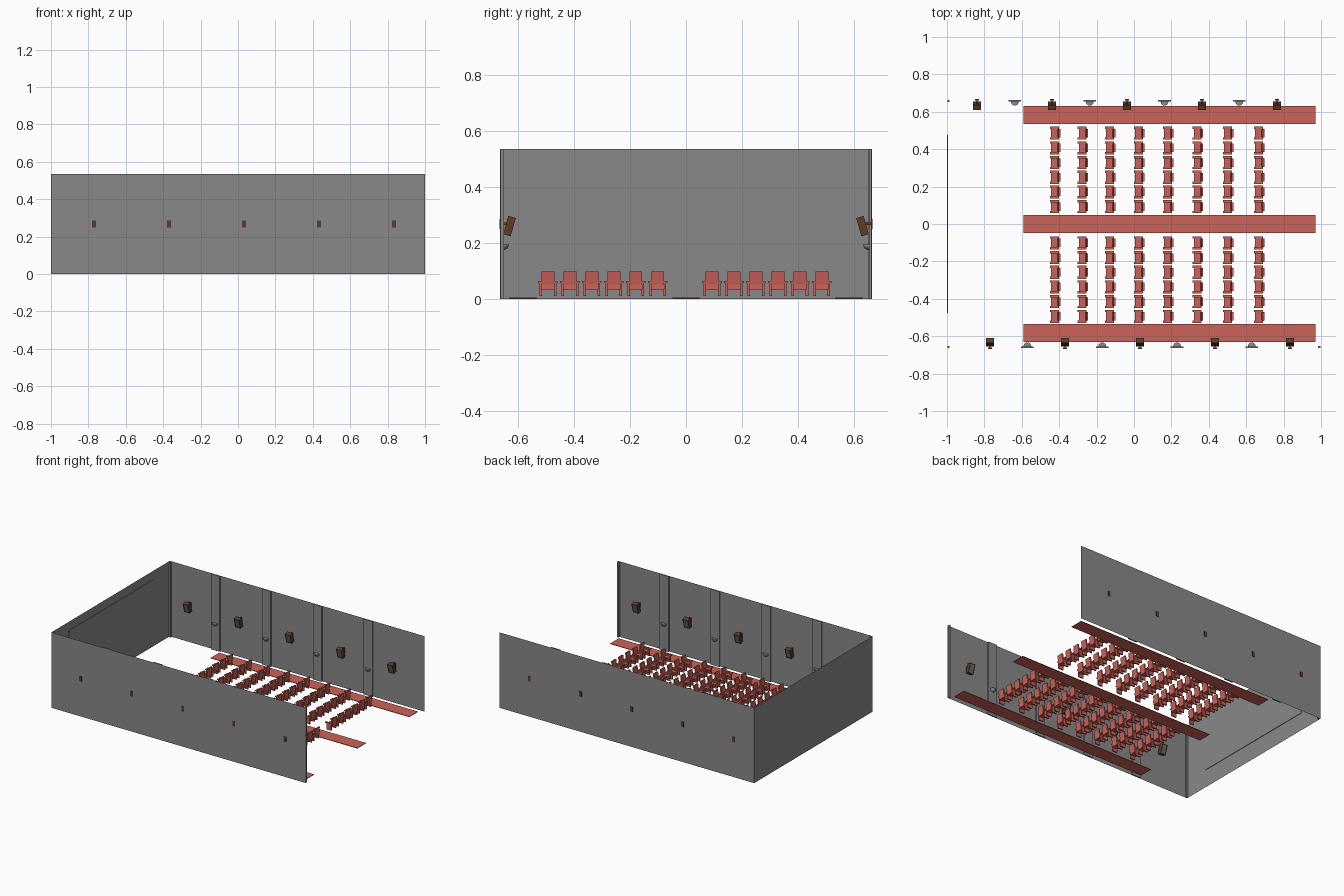
import bpy, bmesh, math
from mathutils import Matrix, Vector

if "Cube" in bpy.data.objects:
    bpy.data.objects.remove(bpy.data.objects["Cube"])


def mat(name, rgb):
    m = bpy.data.materials.new(name)
    m.diffuse_color = (*rgb, 1)
    m.use_nodes = True
    m.node_tree.nodes["Principled BSDF"].inputs["Base Color"].default_value = m.diffuse_color
    return m


GREY = mat("wall grey", (0.25, 0.25, 0.25))
RED = mat("seat red", (0.60, 0.125, 0.10))
BROWN = mat("speaker brown", (0.11, 0.045, 0.02))
GRILLE = mat("grille grey", (0.14, 0.14, 0.14))


def box(bm, x0, x1, y0, y1, z0, z1, lean=0.0):
    """Box from its extents; lean shifts the top along x."""
    size = Vector((x1 - x0, y1 - y0, z1 - z0))
    mid = Vector((x0 + x1, y0 + y1, z0 + z1)) / 2
    vs = bmesh.ops.create_cube(bm, size=1)["verts"]
    for v in vs:
        top = v.co.z > 0
        v.co = v.co * size + mid
        if top:
            v.co.x += lean
    return vs


def mesh_from(bm, name, *mats):
    me = bpy.data.meshes.new(name)
    bm.to_mesh(me)
    bm.free()
    for m in mats:
        me.materials.append(m)
    return me


def place(name, me, loc=(0, 0, 0), turn=0.0):
    ob = bpy.data.objects.new(name, me)
    ob.location = loc
    ob.rotation_euler.z = turn
    bpy.context.collection.objects.link(ob)
    return ob


def box_object(name, m, *ext):
    bm = bmesh.new()
    box(bm, *ext)
    return place(name, mesh_from(bm, name, m))


W, H = 0.664, 0.535

# Walls: three thin sheets, open at the entrance end
def sheet(name, corners):
    bm = bmesh.new()
    bm.faces.new([bm.verts.new(c) for c in corners])
    place(name, mesh_from(bm, name, GREY))


sheet("front_wall", [(-1, -W, 0), (1, -W, 0), (1, -W, H), (-1, -W, H)])
sheet("back_wall", [(1, W, 0), (-1, W, 0), (-1, W, H), (1, W, H)])
sheet("screen_wall", [(-1, W, 0), (-1, -W, 0), (-1, -W, H), (-1, W, H)])
box_object("screen", GREY, -0.999, -0.995, -0.475, 0.475, 0.125, 0.475)

# Corner posts
for x, y in ((-0.992, 0.657), (-0.992, -0.657), (0.99, -0.657)):
    box_object("corner_post", GREY, x - 0.006, x + 0.006, y - 0.006, y + 0.006, 0, H)

# Aisle carpets
for y in (-0.583, 0, 0.583):
    box_object("aisle_carpet", RED, -0.59, 0.97, y - 0.048, y + 0.048, 0.002, 0.006)

# Chair facing the screen (-x)
bm = bmesh.new()
box(bm, -0.022, 0.022, -0.024, 0.024, 0.034, 0.051)             # cushion
box(bm, 0.012, 0.021, -0.023, 0.023, 0.048, 0.097, lean=0.007)  # backrest
for s in (-1, 1):
    y0, y1 = sorted((s * 0.023, s * 0.035))
    box(bm, -0.028, 0.020, y0, y1, 0.057, 0.064)                # armrest
    y0, y1 = sorted((s * 0.021, s * 0.030))
    box(bm, -0.020, 0.016, y0, y1, 0.010, 0.057)                # side support
chair = mesh_from(bm, "chair", RED)
for x in (-0.422, -0.273, -0.128, 0.027, 0.182, 0.342, 0.503, 0.67):
    for i in range(6):
        place("chair", chair, (x, 0.093 + 0.0785 * i, 0))
        place("chair", chair, (x, -0.101 - 0.0785 * i, 0))

# Speaker: tilted cabinet with inset grille, arm and wall plate (wall at y = 0)
bm = bmesh.new()
box(bm, -0.021, 0.021, -0.014, 0.014, -0.034, 0.034)
front = [f for f in bm.faces if f.normal.y < -0.9] or \
        [f for f in bm.faces if f.calc_center_median().y < -0.013]
bmesh.ops.inset_region(bm, faces=front, thickness=0.004, depth=-0.002)
for f in front:
    f.material_index = 1
bmesh.ops.transform(bm, verts=bm.verts, matrix=Matrix.Translation((0, -0.033, -0.008))
                    @ Matrix.Rotation(math.radians(16), 4, 'X'))
box(bm, -0.003, 0.003, -0.022, 0.0, -0.004, 0.004)
box(bm, -0.010, 0.010, -0.003, 0.003, -0.018, 0.018)
bmesh.ops.recalc_face_normals(bm, faces=bm.faces)
speaker = mesh_from(bm, "speaker", BROWN, GRILLE)

# Pilaster with a bowl-shaped wall lamp
bm = bmesh.new()
box(bm, -0.034, 0.034, -0.010, -0.0005, 0, H)
pilaster = mesh_from(bm, "pilaster", GREY)

bm = bmesh.new()
bmesh.ops.create_uvsphere(bm, u_segments=16, v_segments=10, radius=0.021)
for no in ((0, 0, 1), (0, 1, 0)):   # keep the lower, room-side quarter
    cut = bmesh.ops.bisect_plane(bm, geom=bm.verts[:] + bm.edges[:] + bm.faces[:],
                                 plane_co=(0, 0, 0), plane_no=no, clear_outer=True)
    edges = [e for e in cut["geom_cut"] if isinstance(e, bmesh.types.BMEdge)]
    bmesh.ops.holes_fill(bm, edges=edges)
bmesh.ops.recalc_face_normals(bm, faces=bm.faces)
for f in bm.faces:
    f.smooth = len(f.verts) <= 4
lamp = mesh_from(bm, "wall_lamp", GREY)

for side, x_speaker, x_lamp, turn in ((1, -0.84, -0.637, 0), (-1, -0.77, -0.57, math.pi)):
    for i in range(5):
        place("speaker", speaker, (x_speaker + 0.401 * i, side * W, 0.268), turn)
    for i in range(4):
        x = x_lamp + 0.4 * i
        place("pilaster", pilaster, (x, side * W, 0), turn)
        place("wall_lamp", lamp, (x, side * (W - 0.010), 0.195), turn)
